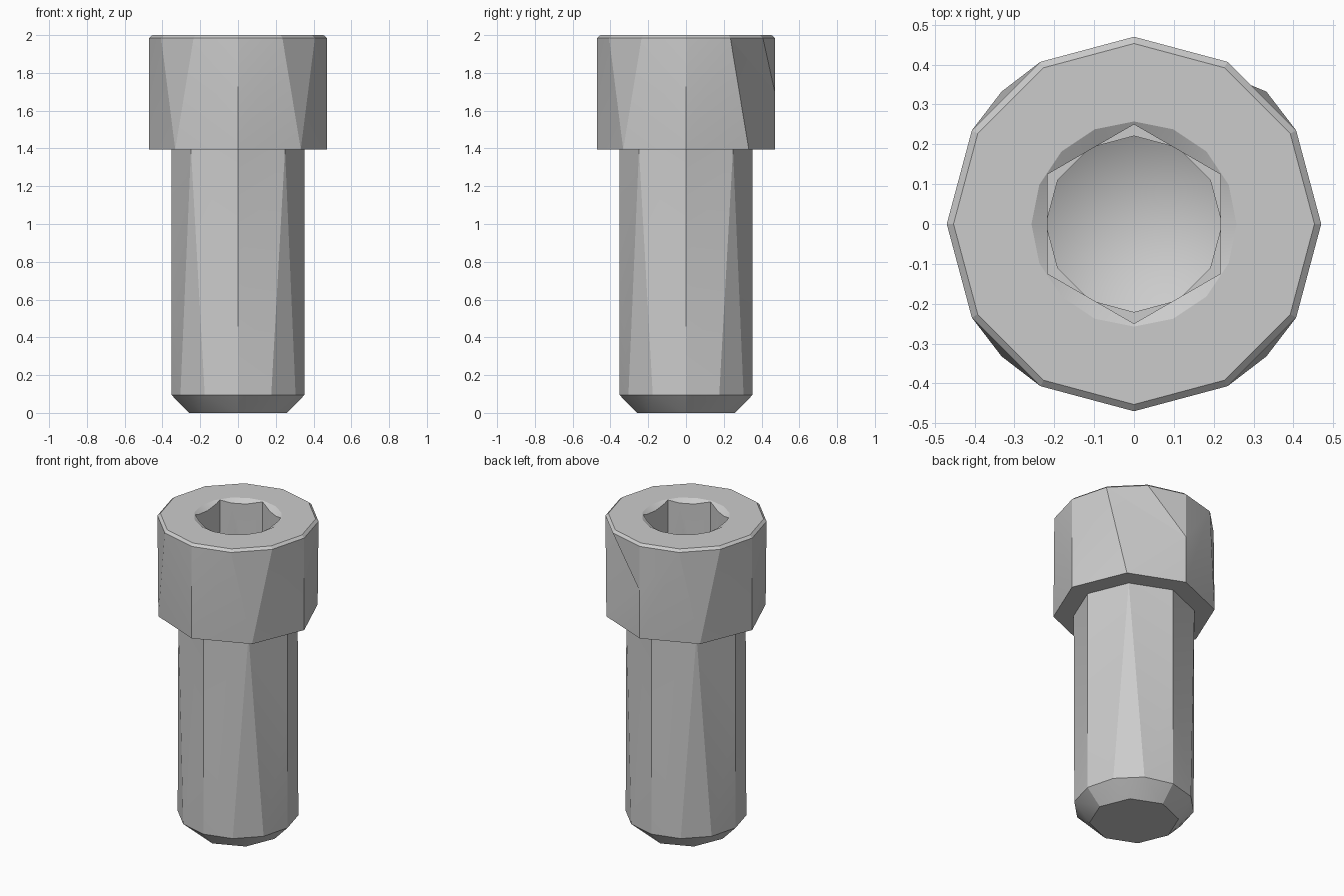
import bpy
import bmesh
from math import cos, sin, radians

cube = bpy.data.objects.get("Cube")
if cube:
    bpy.data.objects.remove(cube, do_unlink=True)

steel = bpy.data.materials.new("grey_steel")
steel.use_nodes = True
steel.diffuse_color = (0.6, 0.6, 0.6, 1)
steel.node_tree.nodes["Principled BSDF"].inputs["Base Color"].default_value = (0.6, 0.6, 0.6, 1)


def ring(bm, sides, radius, z, turn=0):
    """Vertices of a regular polygon, keyed by their angle in degrees."""
    step = 360 / sides
    verts = {}
    for i in range(sides):
        a = radians(i * step + turn)
        verts[i * step] = bm.verts.new((radius * cos(a), radius * sin(a), z))
    return verts


def at(verts, angle):
    return verts[angle % 360]


def band(bm, fine, coarse):
    """Walk round two rings and join them with triangles."""
    df, dc = 360 / len(fine), 360 / len(coarse)
    f = c = 0
    while f < 360 or c < 360:
        if c < 360 and c + dc <= f + df:
            bm.faces.new((at(fine, f), at(coarse, c), at(coarse, c + dc)))
            c += dc
        else:
            bm.faces.new((at(coarse, c), at(fine, f), at(fine, f + df)))
            f += df


def quads(bm, low, high):
    step = 360 / len(low)
    for a in low:
        bm.faces.new((low[a], at(low, a + step), at(high, a + step), high[a]))


def finish(bm, name):
    bmesh.ops.recalc_face_normals(bm, faces=bm.faces)
    mesh = bpy.data.meshes.new(name)
    bm.to_mesh(mesh)
    bm.free()
    mesh.materials.append(steel)
    obj = bpy.data.objects.new(name, mesh)
    bpy.context.collection.objects.link(obj)
    return obj


def prism(name, sides, levels, turn=0, tip=None):
    """Solid through (radius, z) levels from top to bottom, with an optional pointed end."""
    bm = bmesh.new()
    rings = [ring(bm, sides, r, z, turn) for r, z in levels]
    for upper, lower in zip(rings, rings[1:]):
        quads(bm, lower, upper)
    bm.faces.new(list(rings[0].values()))
    last = rings[-1]
    if tip is None:
        bm.faces.new(list(last.values()))
    else:
        point = bm.verts.new((0, 0, tip))
        for a in last:
            bm.faces.new((last[a], at(last, a + 360 / sides), point))
    return finish(bm, name)


# Head: eight sides below, twelve above, with a thin top chamfer
HEAD_LOW, HEAD_R = 1.395, 0.47
bm = bmesh.new()
low = ring(bm, 8, HEAD_R, HEAD_LOW)
top = ring(bm, 12, HEAD_R, 1.985)
rim = ring(bm, 12, 0.453, 2.0)
mid = bm.verts.new((0, HEAD_R, 1.7))
for q in (0, 90, 180, 270):
    b = [at(low, q + a) for a in (0, 45, 90)]
    t = [at(top, q + a) for a in (0, 30, 60, 90)]
    tris = [(b[0], t[1], t[0]), (b[0], b[1], t[1])]
    if q == 0:
        # One quarter folds towards a point halfway up the back
        tris += [(t[1], b[1], mid), (t[1], mid, t[2]), (t[2], mid, t[3]), (b[1], b[2], mid)]
    else:
        tris += [(b[1], t[2], t[1]), (b[1], b[2], t[2]), (b[2], t[3], t[2])]
    if q == 90:
        tris[0:1] = [(b[0], t[1], mid), (mid, t[1], t[0])]
    for tri in tris:
        bm.faces.new(tri)
quads(bm, top, rim)
bm.faces.new(list(rim.values()))
bm.faces.new(list(low.values()))
head = finish(bm, "head")

# Socket: hexagon, lead-in cone and drilled bottom cut out of the head
cutters = [
    prism("hex_cutter", 6, [(0.25, 2.1), (0.25, 1.69)], turn=30),
    prism("lead_in_cutter", 16, [(0.32, 2.036), (0.2, 1.967)]),
    prism("drill_cutter", 12, [(0.221, 1.7), (0.221, 1.685)], tip=1.56),
]
bpy.context.view_layer.objects.active = head
for cutter in cutters:
    mod = head.modifiers.new(cutter.name, "BOOLEAN")
    mod.operation = "DIFFERENCE"
    mod.solver = "EXACT"
    mod.object = cutter
    bpy.ops.object.modifier_apply(modifier=mod.name)
for cutter in cutters:
    bpy.data.objects.remove(cutter, do_unlink=True)

# Shank: eight sides at the head, twelve at the end, chamfered tip
SHANK_R = 0.352
bm = bmesh.new()
neck = ring(bm, 8, SHANK_R, HEAD_LOW)
waist = ring(bm, 4, SHANK_R, 0.8)
end = ring(bm, 12, SHANK_R, 0.095)
tip = ring(bm, 8, 0.26, 0)
for q in (0, 90, 180, 270):
    n = [at(neck, q + a) for a in (0, 45, 90)]
    w = [at(waist, q), at(waist, q + 90)]
    e = [at(end, q + a) for a in (0, 30, 60, 90)]
    for tri in ((n[0], n[1], w[0]), (w[0], n[1], e[1]), (w[0], e[1], e[0]),
                (n[1], e[2], e[1]),
                (n[1], n[2], w[1]), (n[1], w[1], e[2]), (w[1], e[3], e[2])):
        bm.faces.new(tri)
band(bm, end, tip)
bm.faces.new(list(tip.values()))
bm.faces.new(list(neck.values()))
shank = finish(bm, "shank")

# Soften only the shallow folds
for obj in (head, shank):
    bpy.ops.object.select_all(action="DESELECT")
    obj.select_set(True)
    bpy.context.view_layer.objects.active = obj
    bpy.ops.object.shade_smooth_by_angle(angle=radians(20))
